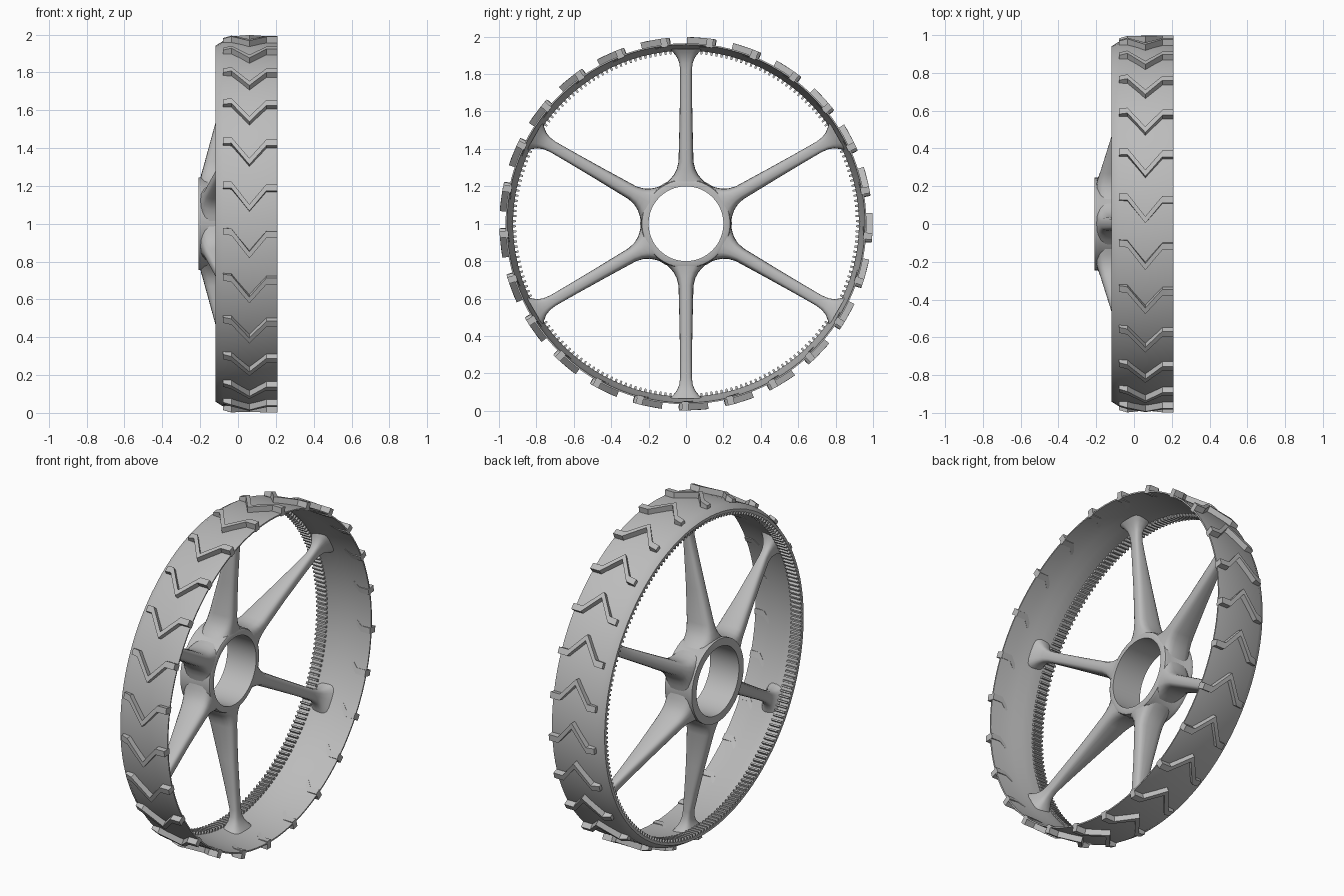
import bpy, bmesh, math
from mathutils import Matrix, Vector

cube = bpy.data.objects.get("Cube")
if cube:
    bpy.data.objects.remove(cube, do_unlink=True)

grey = bpy.data.materials.new("plain_grey")
grey.use_nodes = True
GREY = (0.5, 0.5, 0.5, 1)
grey.diffuse_color = GREY
grey.node_tree.nodes["Principled BSDF"].inputs["Base Color"].default_value = GREY

AXLE_Z = 1.0


def polar(x, r, a):
    """Point at radius r, angle a measured from the top towards the front."""
    return Vector((x, -r * math.sin(a), AXLE_Z + r * math.cos(a)))


def finish(name, bm, angle=35):
    bmesh.ops.recalc_face_normals(bm, faces=bm.faces)
    mesh = bpy.data.meshes.new(name)
    bm.to_mesh(mesh)
    bm.free()
    mesh.materials.append(grey)
    obj = bpy.data.objects.new(name, mesh)
    bpy.context.collection.objects.link(obj)
    bpy.ops.object.select_all(action='DESELECT')
    obj.select_set(True)
    bpy.context.view_layer.objects.active = obj
    bpy.ops.object.shade_smooth_by_angle(angle=math.radians(angle))
    return obj


def loft(bm, rings, closed=False):
    """Bridge equal rings of points; cap the ends unless closed."""
    loops = [[bm.verts.new(p) for p in ring] for ring in rings]
    n = len(loops[0])
    pairs = list(zip(loops, loops[1:]))
    if closed:
        pairs.append((loops[-1], loops[0]))
    else:
        bm.faces.new(loops[0])
        bm.faces.new(loops[-1])
    for a, b in pairs:
        for i in range(n):
            j = (i + 1) % n
            bm.faces.new((a[i], a[j], b[j], b[i]))


def revolve(name, profile, steps):
    bm = bmesh.new()
    loft(bm, [[polar(x, r, math.tau * k / steps) for x, r in profile]
              for k in range(steps)], closed=True)
    return finish(name, bm)


# Rim: chamfered on the geared side, thinning to the open side
revolve("rim", [(-0.12, 0.94), (-0.08, 0.965), (0.21, 0.965), (0.21, 0.957),
                (0.14, 0.952), (0.07, 0.943), (0.01, 0.932), (-0.05, 0.925),
                (-0.12, 0.925)], 100)

# Hub sleeve
revolve("hub", [(-0.21, 0.2), (-0.21, 0.245), (-0.19, 0.245), (-0.18, 0.24),
                (-0.04, 0.24), (-0.025, 0.235), (-0.02, 0.225), (-0.02, 0.2)], 64)

# Chevron treads: five stations across, tip leading around the wheel
bm = bmesh.new()
TREADS = 25
stations = [(-0.08, -0.005), (-0.035, -0.002), (0.06, 0.12), (0.15, 0.012), (0.21, 0.012)]
for k in range(TREADS):
    start = math.radians(91.6) + math.tau * k / TREADS
    rings = []
    for x, lead in stations:
        a, b = start + lead, start + lead + 0.036
        top = 0.985 if x < -0.05 else 0.998
        rings.append([polar(x, 0.95, a), polar(x, top, a),
                      polar(x, top, b), polar(x, 0.95, b)])
    loft(bm, rings)
finish("chevron_treads", bm, 20)

# Internal gear teeth
bm = bmesh.new()
TEETH = 210
for k in range(TEETH):
    mid = math.tau * k / TEETH
    rings = []
    for x in (-0.12, -0.055):
        rings.append([polar(x, r, mid + s) for r, s in
                      ((0.93, -0.008), (0.908, -0.005), (0.908, 0.005), (0.93, 0.008))])
    loft(bm, rings)
finish("gear_teeth", bm, 20)

# Spokes: deep fins at the hub, slim and flared where they meet the rim
# (radius, x start, x end, half width)
sections = [(0.215, -0.20, -0.02, 0.11), (0.235, -0.2, -0.02, 0.088),
            (0.26, -0.195, -0.02, 0.066), (0.29, -0.186, -0.018, 0.05),
            (0.33, -0.175, -0.016, 0.04), (0.53, -0.12, -0.01, 0.035),
            (0.7, -0.075, 0.0, 0.032), (0.82, -0.045, 0.008, 0.031),
            (0.86, -0.042, 0.013, 0.036), (0.89, -0.047, 0.022, 0.048),
            (0.915, -0.058, 0.036, 0.068), (0.935, -0.07, 0.05, 0.09)]


def rounded(v):
    return math.copysign(abs(v) ** 0.65, v)


bm = bmesh.new()
SIDES = 20
for k in range(6):
    spin = Matrix.Rotation(math.tau * k / 6, 4, 'X')
    rings = []
    for r, x0, x1, half in sections:
        ring = []
        for i in range(SIDES):
            t = math.tau * i / SIDES
            x = (x0 + x1) / 2 + (x1 - x0) / 2 * rounded(math.cos(t))
            p = spin @ Vector((x, half * rounded(math.sin(t)), r))
            ring.append(p + Vector((0, 0, AXLE_Z)))
        rings.append(ring)
    loft(bm, rings)
finish("spokes", bm, 45)
